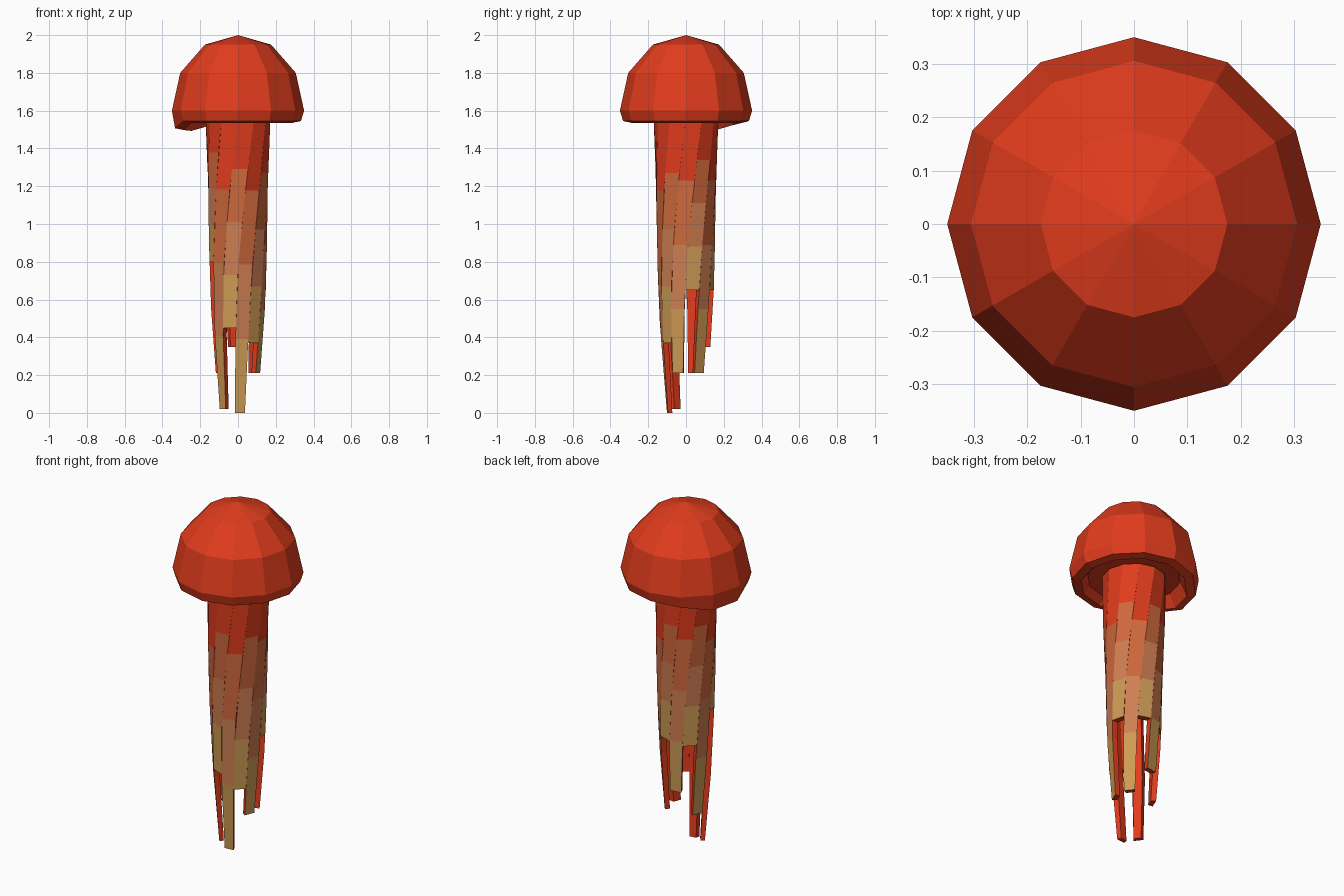
import bpy, bmesh
from math import sin, cos, radians

if "Cube" in bpy.data.objects:
    bpy.data.objects.remove(bpy.data.objects["Cube"])


def material(name, rgb):
    m = bpy.data.materials.new(name)
    m.diffuse_color = (*rgb, 1)
    m.use_nodes = True
    m.node_tree.nodes["Principled BSDF"].inputs["Base Color"].default_value = m.diffuse_color
    return m


RED = material("red", (0.75, 0.045, 0.012))
BANDS = [RED, material("rust", (0.62, 0.14, 0.045)),
         material("clay", (0.62, 0.21, 0.085)), material("tan", (0.62, 0.33, 0.09))]


def make_object(name, bm, mats):
    bmesh.ops.recalc_face_normals(bm, faces=bm.faces)
    me = bpy.data.meshes.new(name)
    bm.to_mesh(me)
    bm.free()
    for m in mats:
        me.materials.append(m)
    ob = bpy.data.objects.new(name, me)
    bpy.context.collection.objects.link(ob)
    return ob


def interp(table, z):
    for (z0, v0), (z1, v1) in zip(table, table[1:]):
        if z >= z1:
            return v0 + (v1 - v0) * (z0 - z) / (z0 - z1)
    return table[-1][1]


# Bell: twelve-sided dome with a lip that droops on the back left
SIDES = 12
PROFILE = [(0.175, 1.95), (0.306, 1.80), (0.35, 1.60), (0.333, 1.545),
           (0.285, 1.535), (0.25, 1.575)]
DROOP = {4: 0.012, 5: 0.042, 6: 0.038}
bm = bmesh.new()
rings = []
for level, (r, z) in enumerate(PROFILE):
    ring = []
    for i in range(SIDES):
        a = radians(30 * i)
        dz = DROOP.get(i, 0) if level in (3, 4) else 0
        ring.append(bm.verts.new((r * cos(a), r * sin(a), z - dz)))
    rings.append(ring)
apex = bm.verts.new((0, 0, 2))
ceiling = bm.verts.new((0, 0, 1.58))
for i in range(SIDES):
    j = (i + 1) % SIDES
    bm.faces.new((rings[0][i], rings[0][j], apex))
    bm.faces.new((rings[-1][j], rings[-1][i], ceiling))
    for lo, hi in zip(rings[1:], rings):
        bm.faces.new((lo[i], lo[j], hi[j], hi[i]))
make_object("bell", bm, [RED])

# Tentacles: flat tapering strips in a twisted ring, four bands each
RADIUS = [(1.57, 0.172), (0.65, 0.147), (0.45, 0.138), (0.21, 0.118), (0, 0.102)]
TWIST = [(1.57, 39), (1.15, 22), (0.77, 9), (0.385, 3), (0, 0)]
LENGTHS = [0.65, 0.21, 0.65, 0.35, 0.63, 0.21, 0.80, 0.02, 0.45, 0.0, 0.37, 0.21]


def tentacle(index, bottom):
    bm = bmesh.new()
    loops = []
    for k in range(5):
        z = 1.57 + (bottom - 1.57) * k / 4
        r, mid = interp(RADIUS, z), 6 + 30 * index + interp(TWIST, z)
        inner = r * 0.76
        loops.append([bm.verts.new((q * cos(radians(mid + d)), q * sin(radians(mid + d)), z))
                      for q, d in ((r, -15), (r, 15), (inner, 14.9), (inner, -14.9))])
    for k in range(4):
        for s in range(4):
            t = (s + 1) % 4
            f = bm.faces.new((loops[k][s], loops[k][t], loops[k + 1][t], loops[k + 1][s]))
            f.material_index = k if s == 0 else 0
    bm.faces.new(loops[0])
    bm.faces.new(loops[-1])
    make_object(f"tentacle_{index + 1}", bm, BANDS)


for index, bottom in enumerate(LENGTHS):
    tentacle(index, bottom)
